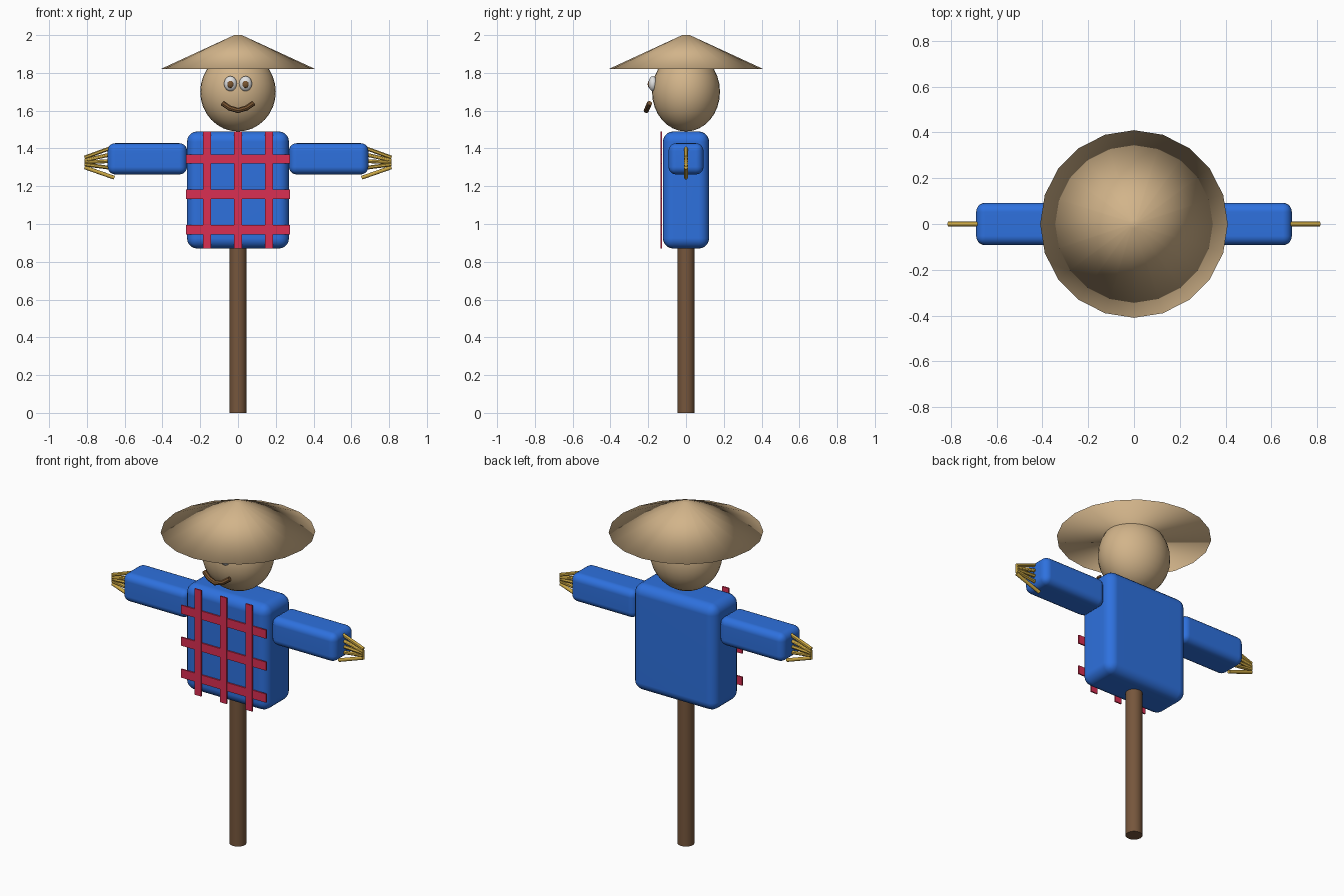
import bpy
from mathutils import Vector

cube = bpy.data.objects.get("Cube")
if cube:
    bpy.data.objects.remove(cube, do_unlink=True)


def material(name, r, g, b):
    """Flat material from 0-255 display values."""
    lin = [((c / 255 + 0.055) / 1.055) ** 2.4 for c in (r, g, b)] + [1]
    mat = bpy.data.materials.new(name)
    mat.use_nodes = True
    mat.diffuse_color = lin
    node = next(n for n in mat.node_tree.nodes if n.type == 'BSDF_PRINCIPLED')
    node.inputs["Base Color"].default_value = lin
    return mat


BLUE = material("shirt_blue", 46, 113, 222)
RED = material("plaid_red", 218, 46, 82)
TAN = material("straw_tan", 210, 180, 138)
BROWN = material("pole_brown", 118, 86, 60)
DARK = material("mouth_brown", 122, 86, 50)
WHITE = material("eye_white", 225, 225, 225)
GOLD = material("straw_gold", 204, 168, 68)


def finish(name, mat, smooth=True):
    ob = bpy.context.object
    ob.name = name
    ob.data.materials.clear()
    ob.data.materials.append(mat)
    if smooth:
        bpy.ops.object.shade_smooth_by_angle()
    return ob


def box(name, centre, size, mat, bevel=0):
    bpy.ops.mesh.primitive_cube_add(size=1, location=centre)
    bpy.context.object.scale = size
    bpy.ops.object.transform_apply(location=False, rotation=False, scale=True)
    ob = finish(name, mat, False)
    if bevel:
        mod = ob.modifiers.new("rounding", 'BEVEL')
        mod.width, mod.segments = bevel, 5
        bpy.ops.object.modifier_apply(modifier=mod.name)
        bpy.ops.object.shade_smooth()
        # keep the broad faces flat
        weight = ob.modifiers.new("flat_sides", 'WEIGHTED_NORMAL')
        weight.keep_sharp = True
    return ob


def ball(name, centre, radii, mat, segments=32):
    bpy.ops.mesh.primitive_uv_sphere_add(segments=segments, ring_count=segments // 2,
                                         radius=1, location=centre)
    bpy.context.object.scale = radii
    bpy.ops.object.transform_apply(location=False, rotation=False, scale=True)
    return finish(name, mat)


def rod(name, start, end, radius, mat, sides=12):
    a, b = Vector(start), Vector(end)
    bpy.ops.mesh.primitive_cylinder_add(vertices=sides, radius=radius, depth=(b - a).length,
                                        location=(a + b) / 2)
    bpy.context.object.rotation_euler = (b - a).to_track_quat('Z', 'Y').to_euler()
    return finish(name, mat)


# Pole and shirt body
rod("pole", (0, 0, 0), (0, 0, 0.92), 0.045, BROWN, 24)
box("torso", (0, 0, 1.18), (0.54, 0.245, 0.62), BLUE, 0.055)

# Plaid strips standing just off the chest
for i in (-1, 0, 1):
    box("plaid_vertical", (0.165 * i, -0.132, 1.18), (0.043, 0.008, 0.62), RED)
    box("plaid_horizontal", (0, -0.130, 1.157 + 0.187 * i), (0.55, 0.008, 0.05), RED)

# Arms and straw fingers: start x, start z, end z
fingers = [(0.68, 1.40, 1.352), (0.68, 1.367, 1.337), (0.68, 1.333, 1.326),
           (0.68, 1.298, 1.315), (0.655, 1.245, 1.30)]
for side, label in ((1, "left"), (-1, "right")):
    box(label + "_arm", (side * 0.48, 0, 1.345), (0.42, 0.185, 0.165), BLUE, 0.04)
    for x, z0, z1 in fingers:
        rod(label + "_finger", (side * x, 0, z0), (side * 0.812, 0, z1), 0.01, GOLD)

# Head with eyes
ball("head", (0, 0, 1.70), (0.20, 0.18, 0.21), TAN)
for side, label in ((1, "left"), (-1, "right")):
    ball(label + "_eye", (side * 0.04, -0.175, 1.743), (0.034, 0.024, 0.04), WHITE, 20)
    ball(label + "_pupil", (side * 0.04, -0.193, 1.74), (0.017, 0.010, 0.02), DARK, 16)

# Smile as a swept path
curve = bpy.data.curves.new("mouth", 'CURVE')
curve.dimensions = '3D'
curve.bevel_depth = 0.014
curve.bevel_resolution = 2
curve.use_fill_caps = True
path = [(-0.082, -0.193, 1.64), (-0.045, -0.204, 1.614), (0, -0.21, 1.601),
        (0.045, -0.204, 1.614), (0.082, -0.193, 1.64)]
spline = curve.splines.new('POLY')
spline.points.add(len(path) - 1)
for point, co in zip(spline.points, path):
    point.co = (*co, 1)
mouth = bpy.data.objects.new("mouth", curve)
bpy.context.collection.objects.link(mouth)
bpy.ops.object.select_all(action='DESELECT')
mouth.select_set(True)
bpy.context.view_layer.objects.active = mouth
bpy.ops.object.convert(target='MESH')
finish("mouth", DARK)

# Wide conical straw hat, closed underneath and smooth all over
bpy.ops.mesh.primitive_cone_add(vertices=20, radius1=0.41, radius2=0.02, depth=0.18,
                                location=(0, 0, 1.91))
finish("hat", TAN, False)
bpy.ops.object.shade_smooth()
